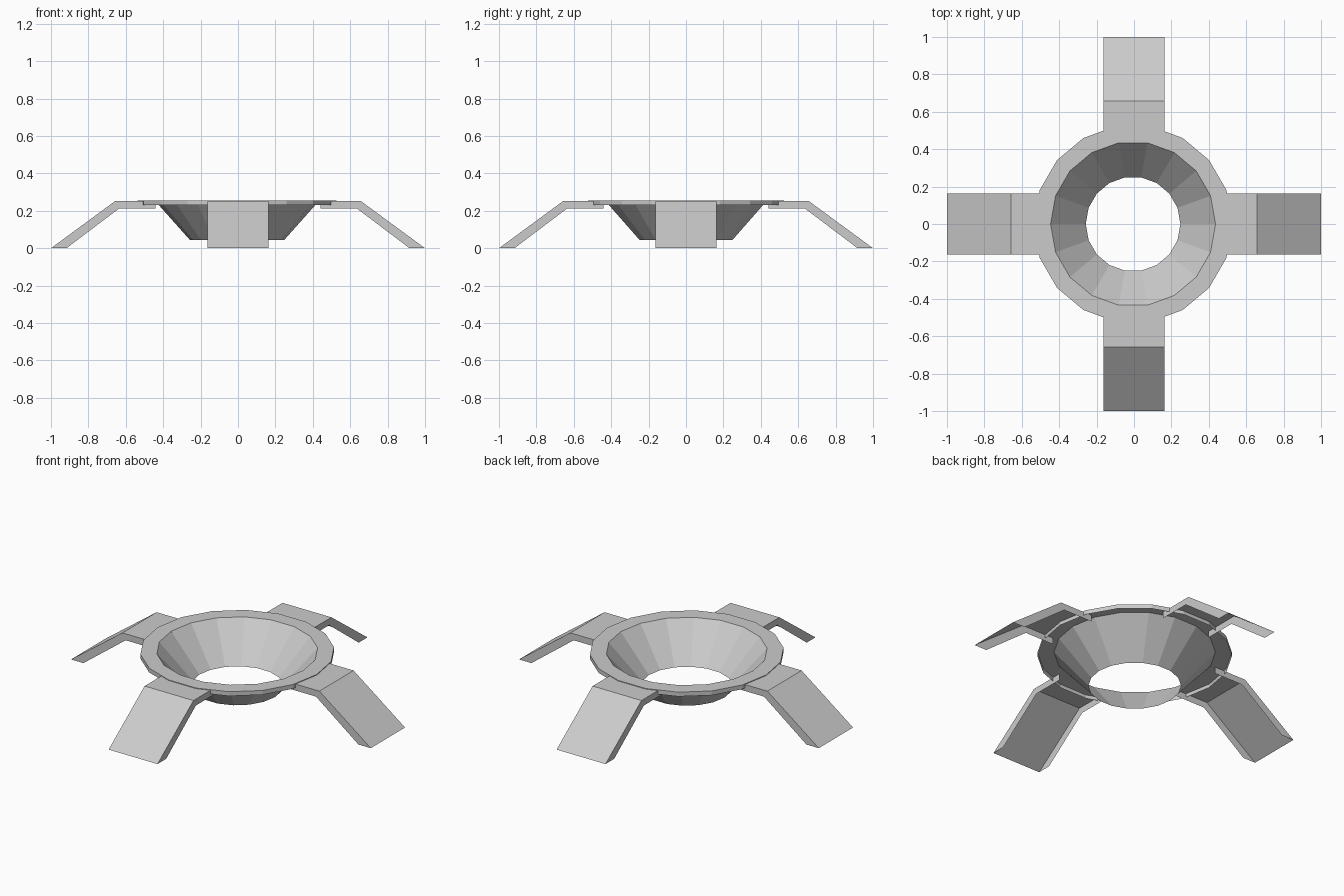
import bpy
import bmesh
from math import cos, sin, tau
from mathutils import Matrix

cube = bpy.data.objects.get("Cube")
if cube:
    bpy.data.objects.remove(cube, do_unlink=True)

# One plain grey for everything
grey = bpy.data.materials.new("light grey")
grey.use_nodes = True
colour = (0.6, 0.6, 0.6, 1)
grey.diffuse_color = colour
grey.node_tree.nodes["Principled BSDF"].inputs["Base Color"].default_value = colour


def make_object(name, bm):
    bmesh.ops.recalc_face_normals(bm, faces=bm.faces)
    mesh = bpy.data.meshes.new(name)
    bm.to_mesh(mesh)
    bm.free()
    mesh.materials.append(grey)
    obj = bpy.data.objects.new(name, mesh)
    bpy.context.collection.objects.link(obj)


def lathe(name, profile, sides=18, centre_x=-0.005):
    """Turn an open (radius, height) profile into a faceted thin shell."""
    bm = bmesh.new()
    rings = [[bm.verts.new((centre_x + r * cos(tau * i / sides),
                            r * sin(tau * i / sides), z))
              for i in range(sides)] for r, z in profile]
    for a, b in zip(rings, rings[1:]):
        for i in range(sides):
            j = (i + 1) % sides
            bm.faces.new((a[i], a[j], b[j], b[i]))
    make_object(name, bm)


def channel_leg(name, top, bottom, half_width, angle):
    """Bent top sheet with a flange down each side, open underneath."""
    bm = bmesh.new()
    edges = []
    for y in (-half_width, half_width):
        upper = [bm.verts.new((x, y, z)) for x, z in top]
        lower = [bm.verts.new((x, y, z)) for x, z in bottom]
        for i in range(len(top) - 1):
            bm.faces.new((upper[i], upper[i + 1], lower[i + 1], lower[i]))
        edges.append(upper)
    near, far = edges
    for i in range(len(top) - 1):
        bm.faces.new((near[i], near[i + 1], far[i + 1], far[i]))
    bmesh.ops.rotate(bm, verts=bm.verts, matrix=Matrix.Rotation(angle, 3, "Z"))
    make_object(name, bm)


# Open funnel bowl, flat rim and short outer skirt
lathe("bowl_and_rim", [(0.253, 0.045), (0.441, 0.256), (0.531, 0.256), (0.531, 0.23)])

# Four bent legs, hollow below
leg_top = [(0.44, 0.252), (0.657, 0.252), (1, 0)]
leg_bottom = [(0.44, 0.213), (0.635, 0.213), (0.917, 0)]
for i, side in enumerate(("left", "back", "right", "front")):
    channel_leg(side + "_leg", leg_top, leg_bottom, 0.163, tau * i / 4)
